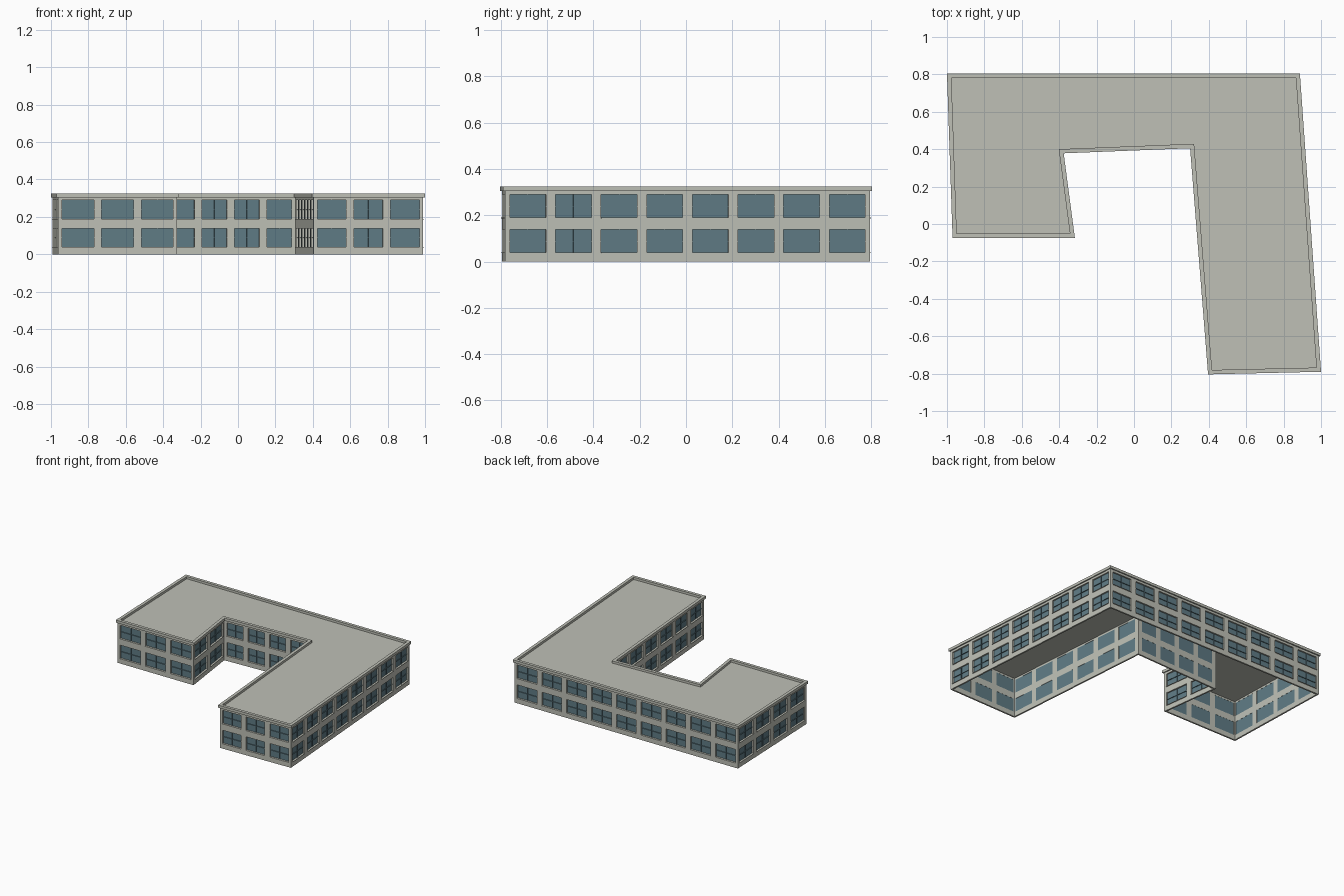
import bpy, bmesh
from mathutils import Vector

cube = bpy.data.objects.get("Cube")
if cube:
    bpy.data.objects.remove(cube, do_unlink=True)


def material(name, rgb):
    m = bpy.data.materials.new(name)
    m.use_nodes = True
    m.diffuse_color = (*rgb, 1)
    m.node_tree.nodes["Principled BSDF"].inputs["Base Color"].default_value = (*rgb, 1)
    return m


STONE = material("pale stone", (0.52, 0.53, 0.47))
GLASS = material("blue grey glass", (0.115, 0.2, 0.235))

# Roof edge outline, counter-clockwise, with the number of window bays per side
OUTLINE = [(-0.97, -0.075), (-0.316, -0.075), (-0.376, 0.378), (0.30, 0.405),
           (0.396, -0.804), (1.0, -0.79), (0.887, 0.804), (-1.0, 0.804)]
BAYS = [3, 2, 4, 6, 3, 8, 9, 4]
SILLS, WINDOW_H = (0.037, 0.187), 0.102
WALL_TOP, TOP = 0.305, 0.325
PIER, THICK = 0.042, 0.012


def inset(points, d):
    """Move every side of a closed outline inwards by d."""
    pts = [Vector(p) for p in points]
    result = []
    for i, p in enumerate(pts):
        a = (p - pts[i - 1]).normalized()
        b = (pts[(i + 1) % len(pts)] - p).normalized()
        na, nb = Vector((-a.y, a.x)), Vector((-b.y, b.x))
        result.append(p + (na + nb) * d / (1 + na.dot(nb)))
    return result


def finish(bm, name, mat):
    bmesh.ops.remove_doubles(bm, verts=bm.verts, dist=0.0001)
    mesh = bpy.data.meshes.new(name)
    bm.to_mesh(mesh)
    bm.free()
    mesh.materials.append(mat)
    obj = bpy.data.objects.new(name, mesh)
    bpy.context.collection.objects.link(obj)
    return obj


def face(bm, coords):
    return bm.faces.new([bm.verts.new(c) for c in coords])


def panel(bm, at, s0, s1, z0, z1, d):
    """Upright rectangle on a wall, set back by d."""
    face(bm, [at(s0, d, z0), at(s1, d, z0), at(s1, d, z1), at(s0, d, z1)])


def block(bm, at, s0, s1, d0, d1, z0, z1):
    """Box in wall coordinates: along, set back, up."""
    v = [bm.verts.new(at(s, d, z)) for z in (z0, z1)
         for s, d in ((s0, d0), (s1, d0), (s1, d1), (s0, d1))]
    for q in ((3, 2, 1, 0), (4, 5, 6, 7), (0, 1, 5, 4),
              (1, 2, 6, 5), (2, 3, 7, 6), (3, 0, 4, 7)):
        bm.faces.new([v[i] for i in q])


walls, panes, bars, sills = (bmesh.new() for _ in range(4))
foot = inset(OUTLINE, 0.009)
levels = [0, SILLS[0], SILLS[0] + WINDOW_H, SILLS[1], SILLS[1] + WINDOW_H, WALL_TOP]

for i, bays in enumerate(BAYS):
    start, end = foot[i], foot[(i + 1) % len(foot)]
    length = (end - start).length
    along = (end - start).normalized()
    inward = Vector((-along.y, along.x))

    def at(s, d, z):
        return (*(start + along * s + inward * d), z)

    # Wall grid with open window cells
    pitch = length / bays
    cuts = [0]
    for b in range(bays):
        cuts += [b * pitch + PIER / 2, (b + 1) * pitch - PIER / 2]
    cuts.append(length)
    for c, (s0, s1) in enumerate(zip(cuts, cuts[1:])):
        for r, (z0, z1) in enumerate(zip(levels, levels[1:])):
            if not (c % 2 and r % 2):
                panel(walls, at, s0, s1, z0, z1, 0)
                continue
            # Recessed pane, slim glazing bars and projecting sill
            panel(panes, at, s0, s1, z0, z1, THICK - 0.001)
            sm, zm, t = (s0 + s1) / 2, (z0 + z1) / 2, 0.0008
            block(bars, at, sm - t, sm + t, 0.005, THICK - 0.001, z0, z1)
            block(bars, at, s0, s1, 0.005, THICK - 0.001, zm - t, zm + t)
            block(sills, at, s0, s1, -0.005, THICK - 0.002, z0 - 0.001, z0 + 0.002)

shell = finish(walls, "outer_walls", STONE)
solid = shell.modifiers.new("wall_thickness", "SOLIDIFY")
solid.thickness = THICK
solid.offset = -1
solid.use_even_offset = True
finish(panes, "window_panes", GLASS)
finish(bars, "glazing_bars", GLASS)
finish(sills, "window_sills", STONE)

# Raised roof edge: a closed rectangular ring
bm = bmesh.new()
outer, inner = inset(OUTLINE, 0), inset(OUTLINE, 0.023)
section = [(outer, WALL_TOP), (outer, TOP), (inner, TOP), (inner, WALL_TOP)]
n = len(OUTLINE)
for k, (ring_a, za) in enumerate(section):
    ring_b, zb = section[(k + 1) % len(section)]
    for i in range(n):
        j = (i + 1) % n
        face(bm, [(*ring_a[i], za), (*ring_a[j], za), (*ring_b[j], zb), (*ring_b[i], zb)])
finish(bm, "roof_edge", STONE)

# Flat roof slab
bm = bmesh.new()
slab = inset(OUTLINE, 0.015)
top = face(bm, [(*p, WALL_TOP + 0.003) for p in slab])
bottom = face(bm, [(*p, WALL_TOP - 0.003) for p in reversed(slab)])
finish(bm, "flat_roof", STONE)
